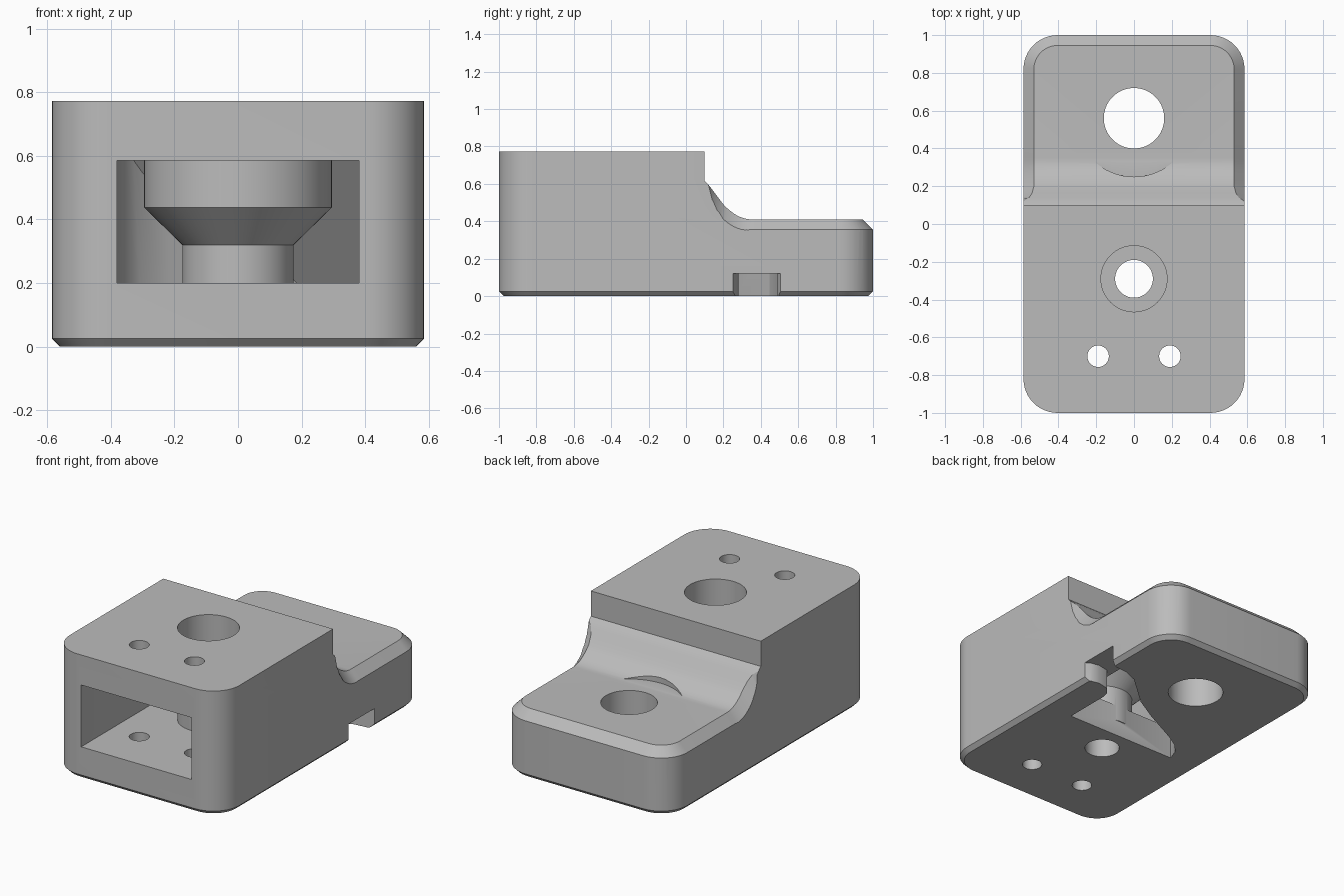
import bpy, bmesh, math
from mathutils import Vector

cube = bpy.data.objects.get("Cube")
if cube:
    bpy.data.objects.remove(cube, do_unlink=True)

grey = bpy.data.materials.new("plain grey")
grey.use_nodes = True
grey.diffuse_color = (0.5, 0.5, 0.5, 1)
grey.node_tree.nodes["Principled BSDF"].inputs["Base Color"].default_value = (0.5, 0.5, 0.5, 1)

W, R = 0.585, 0.18          # half width, corner radius


def make(name, bm):
    bmesh.ops.recalc_face_normals(bm, faces=bm.faces[:])
    me = bpy.data.meshes.new(name)
    bm.to_mesh(me)
    bm.free()
    me.materials.append(grey)
    ob = bpy.data.objects.new(name, me)
    bpy.context.collection.objects.link(ob)
    return ob


def prism(name, points, shift):
    """Extrude a closed 3D polygon along a vector."""
    bm = bmesh.new()
    face = bm.faces.new([bm.verts.new(p) for p in points])
    new = bmesh.ops.extrude_face_region(bm, geom=[face])["geom"]
    bmesh.ops.translate(bm, vec=shift, verts=[v for v in new if isinstance(v, bmesh.types.BMVert)])
    return make(name, bm)


def plan(name, pts, z0, z1):
    return prism(name, [(x, y, z0) for x, y in pts], (0, 0, z1 - z0))


def revolve(name, profile, x, y, n=64):
    """Solid of revolution around a vertical axis from (radius, z) pairs."""
    bm = bmesh.new()
    rings = [[bm.verts.new((x + r * math.cos(math.tau * k / n), y + r * math.sin(math.tau * k / n), z))
              for k in range(n)] for r, z in profile]
    for a, b in zip(rings, rings[1:]):
        for k in range(n):
            j = (k + 1) % n
            bm.faces.new((a[k], a[j], b[j], b[k]))
    bm.faces.new(rings[0])
    bm.faces.new(rings[-1])
    return make(name, bm)


def combine(target, cutter, operation="DIFFERENCE"):
    mod = target.modifiers.new("cut", "BOOLEAN")
    mod.operation, mod.object, mod.solver = operation, cutter, "EXACT"
    bpy.context.view_layer.objects.active = target
    bpy.ops.object.modifier_apply(modifier=mod.name)
    bpy.data.objects.remove(cutter, do_unlink=True)


def outline(inset, n=12):
    """Rounded rectangle, inset from the full footprint."""
    r, pts = R - inset, []
    for q, (sx, sy) in enumerate([(1, 1), (-1, 1), (-1, -1), (1, -1)]):
        for k in range(n + 1):
            a = (q + k / n) * math.pi / 2
            pts.append((sx * (W - R) + r * math.cos(a), sy * (1 - R) + r * math.sin(a)))
    return pts


# Main block with a small chamfer round the bottom
bm = bmesh.new()
rings = [[bm.verts.new((x, y, z)) for x, y in outline(i)]
         for i, z in [(0.025, 0), (0, 0.025), (0, 0.772)]]
for a, b in zip(rings, rings[1:]):
    for k in range(len(a)):
        j = (k + 1) % len(a)
        bm.faces.new((a[k], a[j], b[j], b[k]))
bm.faces.new(rings[0])
bm.faces.new(rings[-1])
body = make("mounting_block", bm)

# Step cutter: sloped fillet down to the rear pad, with a chamfered rim
C, REACH = 0.055, 0.11
slope = [(0.1, 0.615, 0, 0), (0.12, 0.595, 0, 0), (0.14, 0.57, 0.03, 0.055),
         (0.165, 0.536, 0.046, 0.075), (0.2, 0.49, C, 0.08)]
for k in range(1, 9):       # fillet easing into the flat pad
    t = k / 8
    slope.append((0.2 + 0.15 * t, 0.41 + 0.08 * (1 - t) ** 2, C, 0.08 - 0.025 * t))
rows = []
for y, z, inset, drop in slope:
    fall = drop * REACH / inset if inset else 0
    rows.append((Vector((W - inset, y, z)), Vector((W - inset + REACH, y, z - fall))))
for k in range(13):
    a = k / 12 * math.pi / 2
    out = Vector((math.cos(a), math.sin(a), 0))
    inner = Vector((W - R, 1 - R, 0.41)) + out * (R - C)
    rows.append((inner, inner + out * REACH - Vector((0, 0, REACH))))
bm = bmesh.new()
grid = []
for inner, outer in rows:
    flip = [Vector((-p.x, p.y, p.z)) for p in (outer, inner)]
    grid.append([bm.verts.new(p) for p in (*flip, inner, outer)])
for a, b in zip(grid, grid[1:]):
    for k in range(3):
        bm.faces.new((a[k], a[k + 1], b[k + 1], b[k]))
bm.faces.new(grid[-1])
border = [e for e in bm.edges if e.is_boundary]
new = bmesh.ops.extrude_edge_only(bm, edges=border)["geom"]
for v in new:
    if isinstance(v, bmesh.types.BMVert):
        v.co.z = 1
bmesh.ops.holes_fill(bm, edges=[e for e in bm.edges if e.is_boundary], sides=0)
combine(body, make("step_cutter", bm))

# Front pocket: side profile with sloped rear roof, limited by a curved plan
side = [(-1.2, 0.2), (-1.2, 0.585), (-0.02, 0.585), (0.34, 0.12), (0.7, 0.12),
        (0.7, -0.1), (-0.12, -0.1), (-0.12, 0.2)]
pocket = prism("pocket_cutter", [(-0.7, y, z) for y, z in side], (1.4, 0, 0))
wall = [(-0.38, -1.3), (0.38, -1.3), (0.38, 0.45), (0.175, 0.27), (0.02, 0.18),
        (-0.12, 0.11), (-0.22, 0.06), (-0.3, 0.01), (-0.355, -0.05), (-0.38, -0.12)]
combine(pocket, plan("pocket_plan", wall, -0.3, 0.9), "INTERSECT")

# Tapered screw boss left standing inside the pocket
boss = [(0.175, 0.1), (0.175, 0.32), (0.295, 0.437), (0.295, 0.7)]
combine(pocket, revolve("screw_boss", boss, 0, -0.29))
combine(body, pocket)

# Side exit slot with flared mouth
mouth = [(0.3, 0.15), (0.375, 0.15), (0.39, 0.22), (0.43, 0.265), (0.5, 0.28), (0.55, 0.27),
         (0.62, 0.23), (0.62, 0.52), (0.55, 0.49), (0.46, 0.48), (0.375, 0.445), (0.3, 0.37)]
combine(body, plan("slot_cutter", mouth, -0.1, 0.121))

# Screw holes, head recess, rear clearance and pin holes
combine(body, revolve("screw_hole", [(0.1, -0.1), (0.1, 0.437), (0.175, 0.437), (0.175, 1)], 0, -0.29))
combine(body, revolve("rear_hole", [(0.16, -0.1), (0.16, 0.4115), (0.31, 0.4115), (0.31, 1)], 0, 0.56))
for x in (-0.19, 0.19):
    combine(body, revolve("pin_hole", [(0.057, -0.1), (0.057, 1)], x, -0.7, 32))

bpy.context.view_layer.objects.active = body
body.select_set(True)
bpy.ops.object.shade_smooth_by_angle(angle=math.radians(25))
